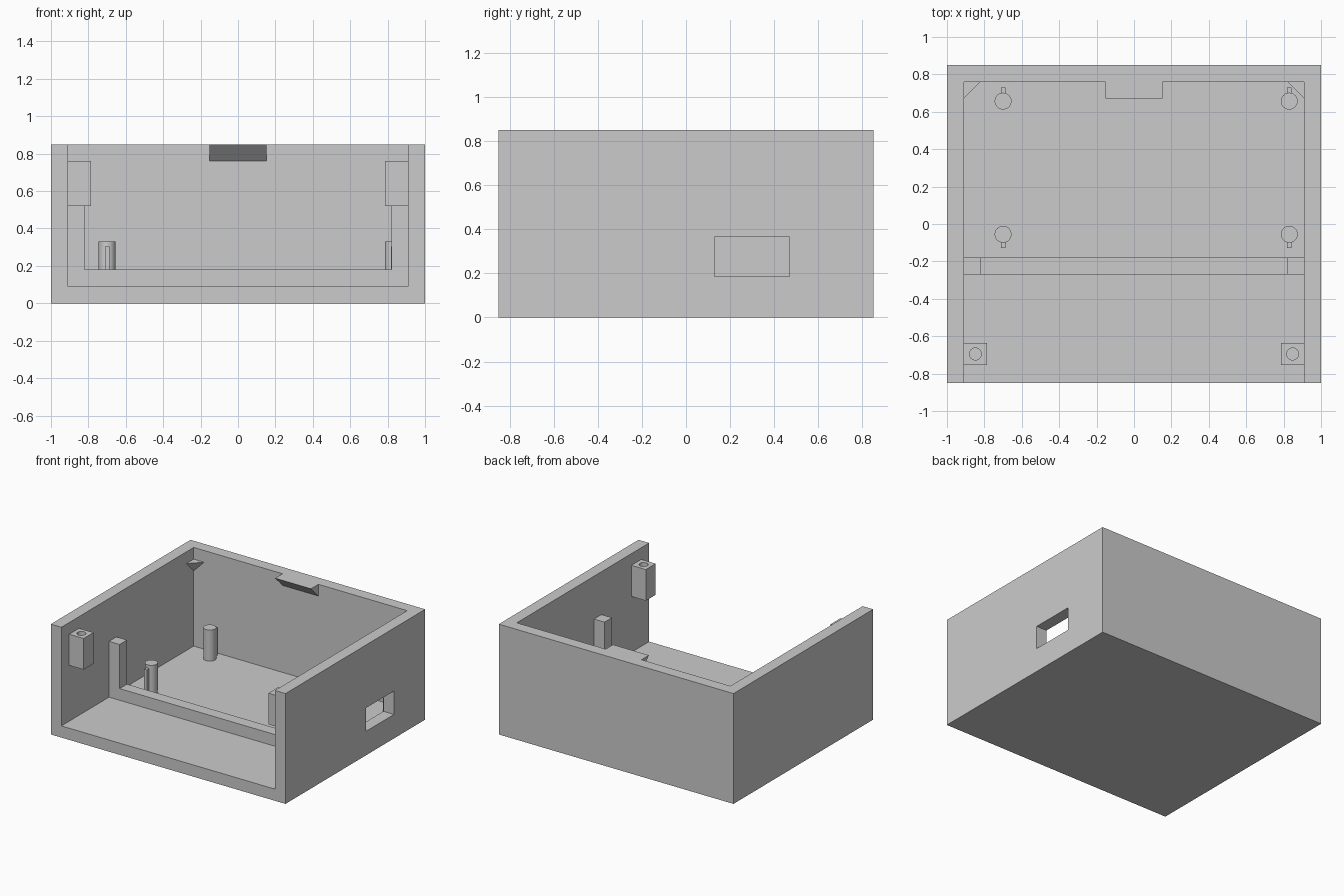
import bpy
import bmesh
from mathutils import Vector

cube = bpy.data.objects.get("Cube")
if cube:
    bpy.data.objects.remove(cube, do_unlink=True)

# Single plain plastic colour
GREY = (0.6, 0.6, 0.6, 1)
plastic = bpy.data.materials.new("grey plastic")
plastic.use_nodes = True
plastic.diffuse_color = GREY
plastic.node_tree.nodes["Principled BSDF"].inputs["Base Color"].default_value = GREY

# Main dimensions
W, D, H, T = 1.0, 0.85, 0.85, 0.09
IN_X, IN_Y = W - T, D - T


def finish(name, bm):
    bmesh.ops.recalc_face_normals(bm, faces=bm.faces)
    mesh = bpy.data.meshes.new(name)
    bm.to_mesh(mesh)
    bm.free()
    mesh.materials.append(plastic)
    obj = bpy.data.objects.new(name, mesh)
    bpy.context.collection.objects.link(obj)
    return obj


def prism(name, outline, axis, lo, hi):
    """Extrude a 2D outline along x, y or z."""
    def place(a, b, c):
        return {"x": (c, a, b), "y": (a, c, b), "z": (a, b, c)}[axis]
    bm = bmesh.new()
    face = bm.faces.new([bm.verts.new(place(a, b, lo)) for a, b in outline])
    new = bmesh.ops.extrude_face_region(bm, geom=[face])["geom"]
    shift = Vector(place(0, 0, hi - lo))
    bmesh.ops.translate(bm, vec=shift, verts=[v for v in new if isinstance(v, bmesh.types.BMVert)])
    return finish(name, bm)


def box(name, x, y, z):
    outline = [(x[0], y[0]), (x[1], y[0]), (x[1], y[1]), (x[0], y[1])]
    return prism(name, outline, "z", *z)


def cylinder(name, x, y, radius, z):
    bm = bmesh.new()
    bmesh.ops.create_cone(bm, cap_ends=True, segments=40, radius1=radius,
                          radius2=radius, depth=z[1] - z[0])
    bmesh.ops.translate(bm, vec=(x, y, sum(z) / 2), verts=bm.verts)
    return finish(name, bm)


def smooth(obj):
    bpy.ops.object.select_all(action="DESELECT")
    obj.select_set(True)
    bpy.context.view_layer.objects.active = obj
    bpy.ops.object.shade_smooth_by_angle()


def combine(obj, tool, operation):
    """Apply a boolean and discard the tool object."""
    mod = obj.modifiers.new(operation.lower(), "BOOLEAN")
    mod.operation, mod.object, mod.solver = operation, tool, "EXACT"
    bpy.context.view_layer.objects.active = obj
    bpy.ops.object.modifier_apply(modifier=mod.name)
    bpy.data.objects.remove(tool, do_unlink=True)


# Tray open at the top and front, with a port in its left wall
shell = box("case_shell", (-W, W), (-D, D), (0, H))
combine(shell, box("cavity", (-IN_X, IN_X), (-D - T, IN_Y), (T, H + T)), "DIFFERENCE")
combine(shell, box("port", (IN_X - T, W + T), (0.13, 0.47), (0.185, 0.365)), "DIFFERENCE")

# Sloped catch fused to the back rim
catch = [(IN_Y - T, H), (IN_Y, H - T), (IN_Y + T / 2, H - T), (IN_Y + T / 2, H)]
combine(shell, prism("catch", catch, "x", -0.153, 0.153), "UNION")

# Low sill across the floor with an upright at each end
inner, sill_top, upright_top = IN_X - T, 2 * T, 0.52
half = [(IN_X, T), (IN_X, upright_top), (inner, upright_top), (inner, sill_top)]
frame = half + [(-x, z) for x, z in reversed(half)]
prism("panel_frame", frame, "y", -0.27, -0.18)

for side, name in ((-1, "right"), (1, "left")):
    # Screw block with a blind hole, near the open front
    block = box(f"{name}_screw_block", sorted((side * 0.787, side * IN_X)),
                (-0.755, -0.635), (upright_top, 0.76))
    hole = cylinder("hole", side * 0.848, -0.695, 0.032, (0.58, 0.8))
    combine(block, hole, "DIFFERENCE")
    smooth(block)

    # Tapered gusset in the back corner
    bm = bmesh.new()
    top = IN_Y
    corners = [(IN_X, IN_Y, top), (IN_X - T, IN_Y, top),
               (IN_X, IN_Y - T, top), (IN_X, IN_Y, top - T)]
    verts = [bm.verts.new((side * x, y, z)) for x, y, z in corners]
    bmesh.ops.convex_hull(bm, input=verts)
    finish(f"{name}_corner_gusset", bm)

# Four board posts, each with a slim rib pointing outward
for px, side in ((-0.70, "right"), (0.83, "left")):
    for py, out, end in ((-0.055, -1, "front"), (0.657, 1, "back")):
        post = cylinder(f"{end}_{side}_post", px, py, 0.045, (T, 0.33))
        rib = box("rib", (px - 0.012, px + 0.012),
                  sorted((py, py + out * 0.073)), (T, 0.305))
        combine(post, rib, "UNION")
        smooth(post)
